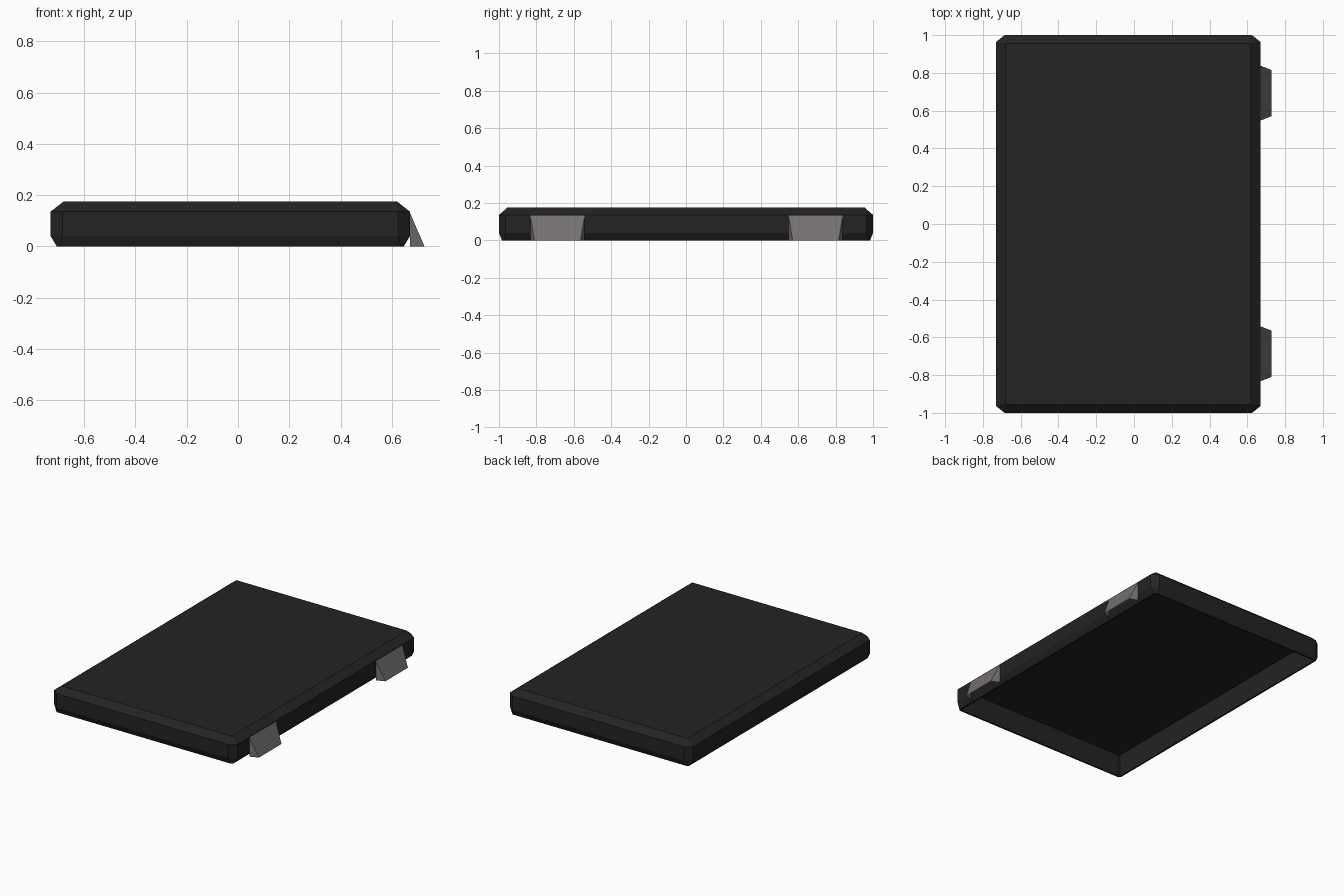
import bpy, bmesh

if "Cube" in bpy.data.objects:
    bpy.data.objects.remove(bpy.data.objects["Cube"])


def material(name, rgb):
    m = bpy.data.materials.new(name)
    m.diffuse_color = (*rgb, 1)
    m.use_nodes = True
    m.node_tree.nodes["Principled BSDF"].inputs["Base Color"].default_value = m.diffuse_color
    return m


def make_object(name, bm, mat):
    me = bpy.data.meshes.new(name)
    bm.to_mesh(me)
    bm.free()
    me.materials.append(mat)
    ob = bpy.data.objects.new(name, me)
    bpy.context.collection.objects.link(ob)
    return ob


black = material("charcoal black", (0.017, 0.017, 0.017))
grey = material("warm grey", (0.18, 0.162, 0.162))

CX, HX, HY = -0.03, 0.70, 1.0      # body centre in x and half sizes


def ring(bm, z, inset_x, inset_y, cut):
    """Rectangle with cut corners, as a loop of eight vertices."""
    a, b = HX - inset_x, HY - inset_y
    pts = [(a, b - cut * 0.8), (a - cut, b), (-a + cut, b), (-a, b - cut * 0.8),
           (-a, -b + cut * 0.8), (-a + cut, -b), (a - cut, -b), (a, -b + cut * 0.8)]
    return [bm.verts.new((CX + x, y, z)) for x, y in pts]


# Hollow tray: ceiling, inner wall, rim, chamfered outer wall, top
bm = bmesh.new()
levels = [(0.15, 0.042, 0.035, 0.004), (0.0, 0.036, 0.029, 0.006),
          (0.0, 0.024, 0.016, 0.012), (0.04, 0.0, 0.0, 0.045),
          (0.136, 0.0, 0.0, 0.045), (0.175, 0.05, 0.045, 0.001)]
rings = [ring(bm, *lv) for lv in levels]
for lo, hi in zip(rings, rings[1:]):
    for i in range(8):
        j = (i + 1) % 8
        bm.faces.new((lo[i], lo[j], hi[j], hi[i]))
bm.faces.new(rings[0])
bm.faces.new(rings[-1])
bmesh.ops.recalc_face_normals(bm, faces=bm.faces[:])
make_object("tray_body", bm, black)

# Wedge tabs on the right side, open underneath
for name, yc in (("back_tab", 0.693), ("front_tab", -0.687)):
    bm = bmesh.new()
    x0, x1 = CX + HX, 0.727
    top = [bm.verts.new((x0, yc + s * 0.145, 0.132)) for s in (-1, 1)]
    base = [bm.verts.new((x0, yc + s * 0.145, 0.0)) for s in (-1, 1)]
    toe = [bm.verts.new((x1, yc + s * 0.123, 0.0)) for s in (-1, 1)]
    bm.faces.new((toe[0], toe[1], top[1], top[0]))
    bm.faces.new((base[0], toe[0], top[0]))
    bm.faces.new((toe[1], base[1], top[1]))
    make_object(name, bm, grey)
